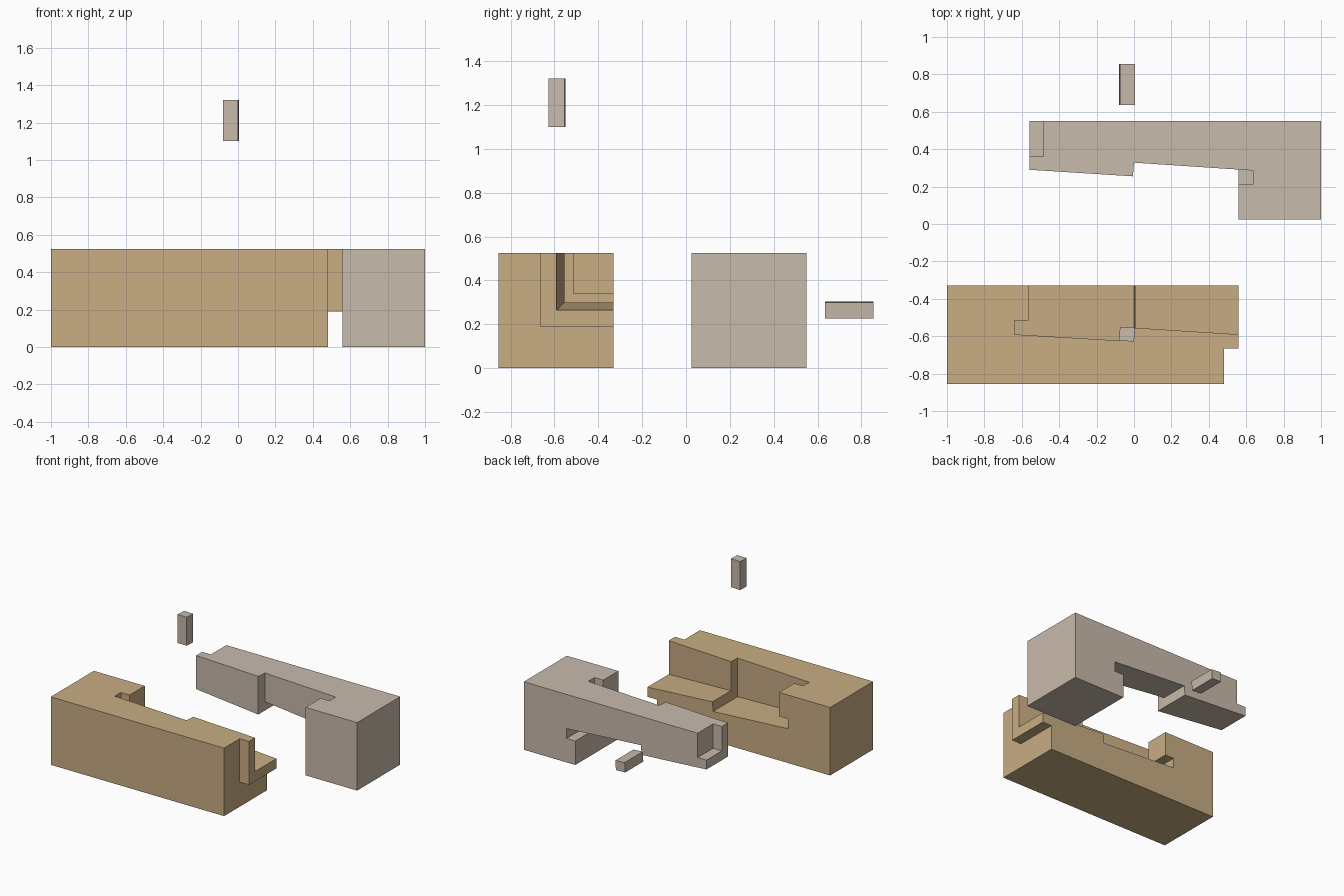
import bpy
import bmesh

cube = bpy.data.objects.get("Cube")
if cube:
    bpy.data.objects.remove(cube, do_unlink=True)


def make_material(name, rgb):
    mat = bpy.data.materials.new(name)
    mat.use_nodes = True
    mat.diffuse_color = (*rgb, 1)
    mat.node_tree.nodes["Principled BSDF"].inputs["Base Color"].default_value = (*rgb, 1)
    return mat


tan = make_material("tan wood", (0.578, 0.418, 0.230))
pale = make_material("pale wood", (0.584, 0.494, 0.413))

SIDE = 0.525         # width and height of the square beams
FRONT_EDGE = -0.33   # y of the back top edge of the front beam
REAR_EDGE = 0.55     # y of the back top edge of the rear beam


def sweep(name, profile, rings, mat):
    """Carry a profile of (x, depth) through rings, each mapping depth to (y, z)."""
    bm = bmesh.new()
    loops = [[bm.verts.new((x, *ring(d))) for x, d in profile] for ring in rings]
    n = len(profile)
    for a, b in zip(loops, loops[1:]):
        for i in range(n):
            j = (i + 1) % n
            same_i = (a[i].co - b[i].co).length < 1e-6
            same_j = (a[j].co - b[j].co).length < 1e-6
            if not (same_i and same_j):
                bm.faces.new((a[i], a[j], b[j], b[i]))
    bm.faces.new(loops[0])
    bm.faces.new(reversed(loops[-1]))
    bmesh.ops.remove_doubles(bm, verts=bm.verts, dist=1e-5)
    bmesh.ops.recalc_face_normals(bm, faces=bm.faces)
    mesh = bpy.data.meshes.new(name)
    bm.to_mesh(mesh)
    bm.free()
    mesh.materials.append(mat)
    obj = bpy.data.objects.new(name, mesh)
    bpy.context.collection.objects.link(obj)
    return obj


def corner_path(edge):
    """L-shaped path around the back top edge: floor, inner corner, wall."""
    return [lambda d: (edge, SIDE - d),
            lambda d: (edge - d, SIDE - d),
            lambda d: (edge - d, SIDE)]


# Front beam: stepped scarf pocket, end tongue and undercut socket
sweep("front_beam", [
    (-1, 0), (-1, SIDE), (0.48, SIDE), (0.48, 0.335), (0.56, 0.335),
    (0.56, 0.26), (0.005, 0.225), (0, 0.298), (-0.64, 0.26),
    (-0.64, 0.185), (-0.565, 0.185), (-0.565, 0)],
    corner_path(FRONT_EDGE), tan)

# Rear beam: matching scarf, its own tongue and socket
sweep("rear_beam", [
    (1, 0), (1, SIDE), (0.56, SIDE), (0.56, 0.34), (0.635, 0.34),
    (0.635, 0.264), (0, 0.222), (-0.006, 0.295), (-0.56, 0.26),
    (-0.56, 0.188), (-0.485, 0.188), (-0.485, 0)],
    corner_path(REAR_EDGE), pale)

# Locking keys: one section, one upright and one lying flat
key = [(-0.08, 0.295), (0, 0.298), (0.005, 0.225), (-0.075, 0.22)]
sweep("upright_key", key,
      [lambda d: (FRONT_EDGE - d, 1.10), lambda d: (FRONT_EDGE - d, 1.32)], pale)
sweep("flat_key", key,
      [lambda d: (0.635, SIDE - d), lambda d: (0.855, SIDE - d)], pale)
